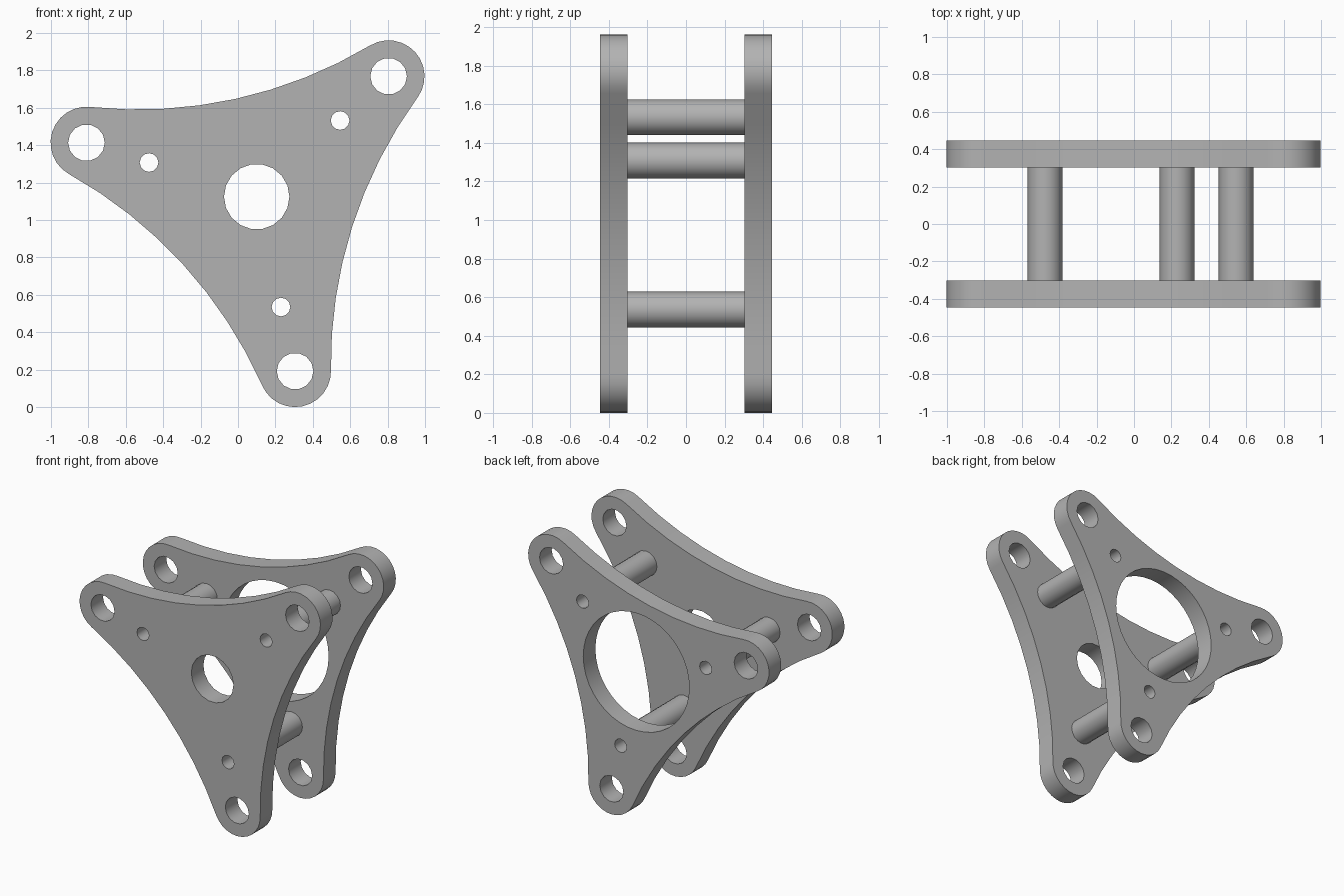
import bpy, bmesh
from math import radians, cos, sin, asin, sqrt, tau
from mathutils import Vector

cube = bpy.data.objects.get("Cube")
if cube:
    bpy.data.objects.remove(cube)

CENTRE = Vector((0.1, 1.125))      # plate middle in x, z
ARMS = [radians(a) for a in (-77.6, 42.4, 162.4)]
ARM, LOBE, WAIST = 0.955, 0.192, 0.535
POST_AT = 0.604
INNER, OUTER = 0.303, 0.447        # plate faces in y

grey = bpy.data.materials.new("plain grey")
grey.use_nodes = True
colour = (0.45, 0.45, 0.45, 1)
grey.diffuse_color = colour
grey.node_tree.nodes["Principled BSDF"].inputs["Base Color"].default_value = colour


def polar(origin, radius, angle):
    return origin + radius * Vector((cos(angle), sin(angle)))


def circle(origin, radius, sides):
    return [polar(origin, radius, tau * i / sides) for i in range(sides)]


def arc(origin, radius, start, end, steps):
    return [polar(origin, radius, start + (end - start) * i / steps) for i in range(steps + 1)]


def slab(name, loops, y0, y1):
    """Fill an outline with holes, then extrude it along y."""
    bm = bmesh.new()
    edges = []
    for loop in loops:
        verts = [bm.verts.new((p.x, y0, p.y)) for p in loop]
        edges += [bm.edges.new((v, verts[i - 1])) for i, v in enumerate(verts)]
    bmesh.ops.triangle_fill(bm, use_beauty=True, edges=edges)
    grown = bmesh.ops.extrude_face_region(bm, geom=bm.faces[:], use_keep_orig=True)["geom"]
    moved = [g for g in grown if isinstance(g, bmesh.types.BMVert)]
    bmesh.ops.translate(bm, verts=moved, vec=(0, y1 - y0, 0))
    bmesh.ops.recalc_face_normals(bm, faces=bm.faces[:])
    mesh = bpy.data.meshes.new(name)
    bm.to_mesh(mesh)
    bm.free()
    mesh.materials.append(grey)
    obj = bpy.data.objects.new(name, mesh)
    bpy.context.collection.objects.link(obj)
    bpy.ops.object.select_all(action="DESELECT")
    obj.select_set(True)
    bpy.context.view_layer.objects.active = obj
    bpy.ops.object.shade_smooth_by_angle(angle=radians(35))


def outline():
    """Three round lobes joined by tangent concave arcs."""
    along, across = ARM * cos(tau / 6), ARM * sin(tau / 6)
    gap = WAIST - LOBE
    far = (along**2 + across**2 - gap**2) / (2 * (along - gap))
    radius = far - WAIST
    half = asin(across / (radius + LOBE))
    sweep = tau / 6 + half         # lobe half sweep
    points = []
    for a in ARMS:
        points += arc(polar(CENTRE, ARM, a), LOBE, a - sweep, a + sweep, 12)
        mid = a + tau / 6
        back = mid + tau / 2
        points += arc(polar(CENTRE, far, mid), radius, back + half, back - half, 8)[1:-1]
    return points


# The sweep of each lobe ends where its arc is tangent
def fixed_outline():
    along, across = ARM * cos(tau / 6), ARM * sin(tau / 6)
    gap = WAIST - LOBE
    far = (along**2 + across**2 - gap**2) / (2 * (along - gap))
    radius = far - WAIST
    half = asin(across / (radius + LOBE))
    sweep = tau / 6 + half
    points = []
    for a in ARMS:
        mid = a + tau / 6
        back = mid + tau / 2
        points += arc(polar(CENTRE, ARM, a), LOBE, a - sweep, a + sweep, 12)
        points += arc(polar(CENTRE, far, mid), radius, back + half, back - half, 8)[1:-1]
    return points


# Plates with lobe holes, post holes and a middle bore
holes = [circle(polar(CENTRE, ARM, a), 0.098, 14) for a in ARMS]
bores = [circle(polar(CENTRE, POST_AT, a), 0.05, 12) for a in ARMS]
slab("front_plate", [outline(), circle(CENTRE, 0.175, 18)] + holes + bores, -OUTER, -INNER)
slab("back_plate", [outline(), circle(CENTRE, 0.44, 40)] + holes + bores, INNER, OUTER)

# Hollow spacer posts
for i, a in enumerate(ARMS):
    post = circle(polar(CENTRE, POST_AT, a), 0.093, 16)
    slab(f"spacer_post_{i + 1}", [post, bores[i]], -INNER, INNER)
